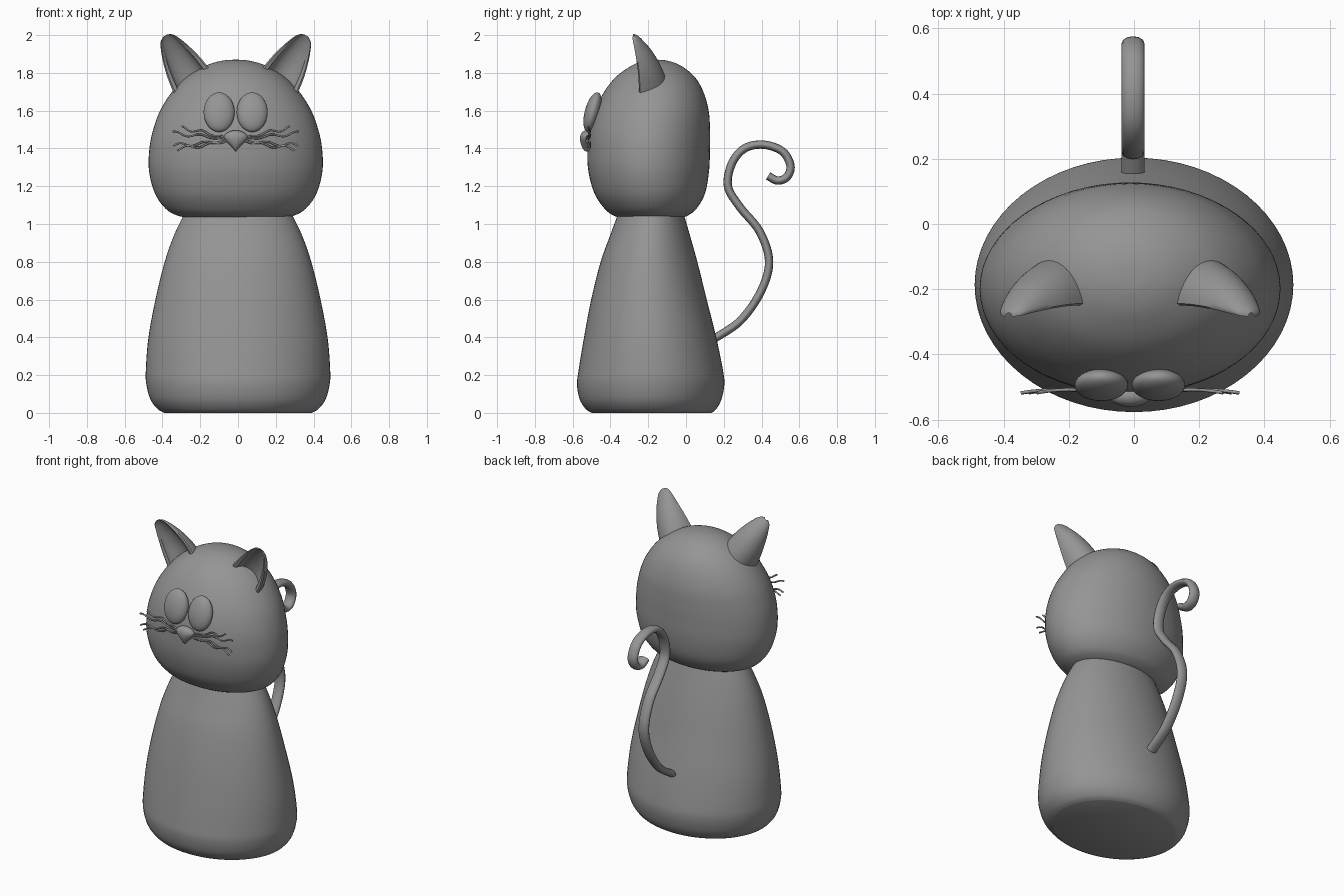
import bpy, bmesh
from math import sin, cos, pi, radians
from mathutils import Vector

cube = bpy.data.objects.get("Cube")
if cube:
    bpy.data.objects.remove(cube, do_unlink=True)

grey = bpy.data.materials.new("plain_grey")
grey.use_nodes = True
grey.diffuse_color = (0.3, 0.3, 0.3, 1)
grey.node_tree.nodes["Principled BSDF"].inputs["Base Color"].default_value = (0.3, 0.3, 0.3, 1)

MID = -0.012  # centre line of the head


def link(name, data, angle=40):
    ob = bpy.data.objects.new(name, data)
    bpy.context.collection.objects.link(ob)
    data.materials.append(grey)
    if ob.type == 'MESH':
        bpy.ops.object.select_all(action='DESELECT')
        ob.select_set(True)
        bpy.context.view_layer.objects.active = ob
        bpy.ops.object.shade_smooth_by_angle(angle=radians(angle))
    return ob


def smooth_rows(rows, steps=5):
    """Catmull-Rom interpolation between profile rows."""
    pts = [Vector(r) for r in rows]
    pts = [pts[0]] + pts + [pts[-1]]
    out = []
    for a, b, c, d in zip(pts, pts[1:], pts[2:], pts[3:]):
        for i in range(steps):
            t = i / steps
            out.append(0.5 * (2 * b + (c - a) * t + (2 * a - 5 * b + 4 * c - d) * t ** 2
                              + (3 * b - a - 3 * c + d) * t ** 3))
    return out + [pts[-1]]


def loft(name, rings, angle=40):
    bm = bmesh.new()
    loops = [[bm.verts.new(p) for p in ring] for ring in rings]
    n = len(loops[0])
    for lo, hi in zip(loops, loops[1:]):
        for i in range(n):
            j = (i + 1) % n
            bm.faces.new((lo[i], lo[j], hi[j], hi[i]))
    bm.faces.new(loops[0][::-1])
    bm.faces.new(loops[-1])
    bmesh.ops.recalc_face_normals(bm, faces=bm.faces)
    me = bpy.data.meshes.new(name)
    bm.to_mesh(me)
    bm.free()
    return link(name, me, angle)


def oval_loft(name, rows, cx, n=64):
    """Rows are height, half width, front y, back y."""
    rings = []
    for z, rx, y0, y1 in smooth_rows(rows):
        rings.append([(cx + rx * cos(2 * pi * i / n),
                       (y0 + y1) / 2 + (y1 - y0) / 2 * sin(2 * pi * i / n), z) for i in range(n)])
    return loft(name, rings)


def tube(name, points, radius):
    cu = bpy.data.curves.new(name, 'CURVE')
    cu.dimensions = '3D'
    cu.bevel_depth = radius
    cu.bevel_resolution = 4
    cu.use_fill_caps = True
    sp = cu.splines.new('POLY')
    sp.points.add(len(points) - 1)
    for p, co in zip(sp.points, points):
        p.co = (*co, 1)
    sp.use_smooth = True
    return link(name, cu)


def ball(name, loc, size, tilt=0, shape=None):
    bm = bmesh.new()
    bmesh.ops.create_uvsphere(bm, u_segments=32, v_segments=20, radius=1)
    for v in bm.verts:
        if shape:
            shape(v.co)
        v.co *= Vector((1, 1, 1))
    me = bpy.data.meshes.new(name)
    bm.to_mesh(me)
    bm.free()
    ob = link(name, me, 80)
    ob.location, ob.scale, ob.rotation_euler = loc, size, (radians(tilt), 0, 0)
    return ob


# Body and head
oval_loft("body", [
    (0, 0.39, -0.50, 0.135), (0.02, 0.425, -0.53, 0.16), (0.07, 0.463, -0.562, 0.187),
    (0.15, 0.485, -0.577, 0.203), (0.23, 0.488, -0.568, 0.195), (0.4, 0.474, -0.54, 0.16),
    (0.6, 0.437, -0.502, 0.11), (0.8, 0.388, -0.452, 0.06), (0.95, 0.335, -0.398, 0.018),
    (1.08, 0.27, -0.35, -0.02)], 0)
oval_loft("head", [
    (1.035, 0.26, -0.35, -0.02), (1.045, 0.31, -0.385, 0.01), (1.08, 0.37, -0.43, 0.055),
    (1.16, 0.427, -0.484, 0.1), (1.28, 0.459, -0.517, 0.122), (1.4, 0.457, -0.522, 0.127),
    (1.5, 0.437, -0.513, 0.127), (1.6, 0.4, -0.484, 0.12), (1.7, 0.337, -0.433, 0.092),
    (1.78, 0.257, -0.37, 0.045), (1.84, 0.155, -0.285, -0.03), (1.865, 0.07, -0.215, -0.1),
    (1.87, 0.005, -0.165, -0.155)], MID)


# Ears: rounded shells with a hollowed front inside a raised rim
def ear(name, side):
    # along axis, half width, depth, front y
    rows = smooth_rows([
        (-0.06, 0.118, 0.145, -0.24), (0, 0.113, 0.135, -0.243), (0.08, 0.1, 0.11, -0.247),
        (0.16, 0.078, 0.078, -0.257), (0.22, 0.055, 0.045, -0.268),
        (0.25, 0.037, 0.025, -0.275), (0.265, 0.012, 0.01, -0.278)], 4)
    rings = []
    for s, w, d, y in rows:
        section = [(w * cos(pi * i / 20), d * sin(pi * i / 20)) for i in range(21)]
        section += [(-0.92 * w, -0.006)]
        hollow = 0.5 * d
        section += [(-0.76 * w * cos(pi * i / 10), hollow * sin(pi * i / 10)) for i in range(11)]
        section += [(0.92 * w, -0.006)]
        rings.append([(MID + side * (0.24 + 0.5 * s - 0.86 * u), y + v,
                       1.77 + 0.86 * s + 0.5 * u) for u, v in section])
    return loft(name, rings, 50)


ear("left_ear", 1)
ear("right_ear", -1)

# Eyes
for name, x in (("left_eye", 0.075), ("right_eye", -0.1)):
    ball(name, (x, -0.494, 1.592), (0.082, 0.042, 0.108), -15)


# Nose: wide at the top, narrowing to a rounded tip
def taper(co):
    co.x *= 0.72 + 0.62 * co.z if co.z < 0.4 else 0.97 + 0.1 * (co.z - 0.4)
    co.y *= 0.8 + 0.2 * co.z


ball("nose", (MID, -0.527, 1.44), (0.072, 0.042, 0.056), 0, taper)

# Whiskers: thin wavy strands
ends = [(0.285, 1.508), (0.335, 1.48), (0.33, 1.415), (0.31, 1.398)]
for side, label in ((1, "left"), (-1, "right")):
    for k, (ex, ez) in enumerate(ends):
        path = []
        for i in range(31):
            t = i / 30
            x = 0.04 + (ex - 0.04) * t
            z = 1.445 + (ez - 1.445) * t ** 0.7 + 0.011 * sin(t * 4.4 * pi + k) * t ** 0.5
            path.append((MID + side * x, -0.53 + 0.06 * t * (1 - t) + 0.012 * t, z))
        tube(f"{label}_whisker_{k + 1}", path, 0.005)

# Tail: curling tube, wider across than it is thick
tail_path = [(0.1, 0.37), (0.16, 0.40), (0.29, 0.49), (0.395, 0.64), (0.44, 0.8), (0.39, 0.96),
             (0.285, 1.09), (0.222, 1.2), (0.243, 1.32), (0.31, 1.4), (0.41, 1.42),
             (0.51, 1.385), (0.553, 1.31), (0.535, 1.25), (0.485, 1.23), (0.435, 1.255)]
tail = tube("tail", [(0, p.x, p.y) for p in smooth_rows(tail_path, 6)], 0.022)
tail.scale.x = 1.6
tail.location.x = -0.003
